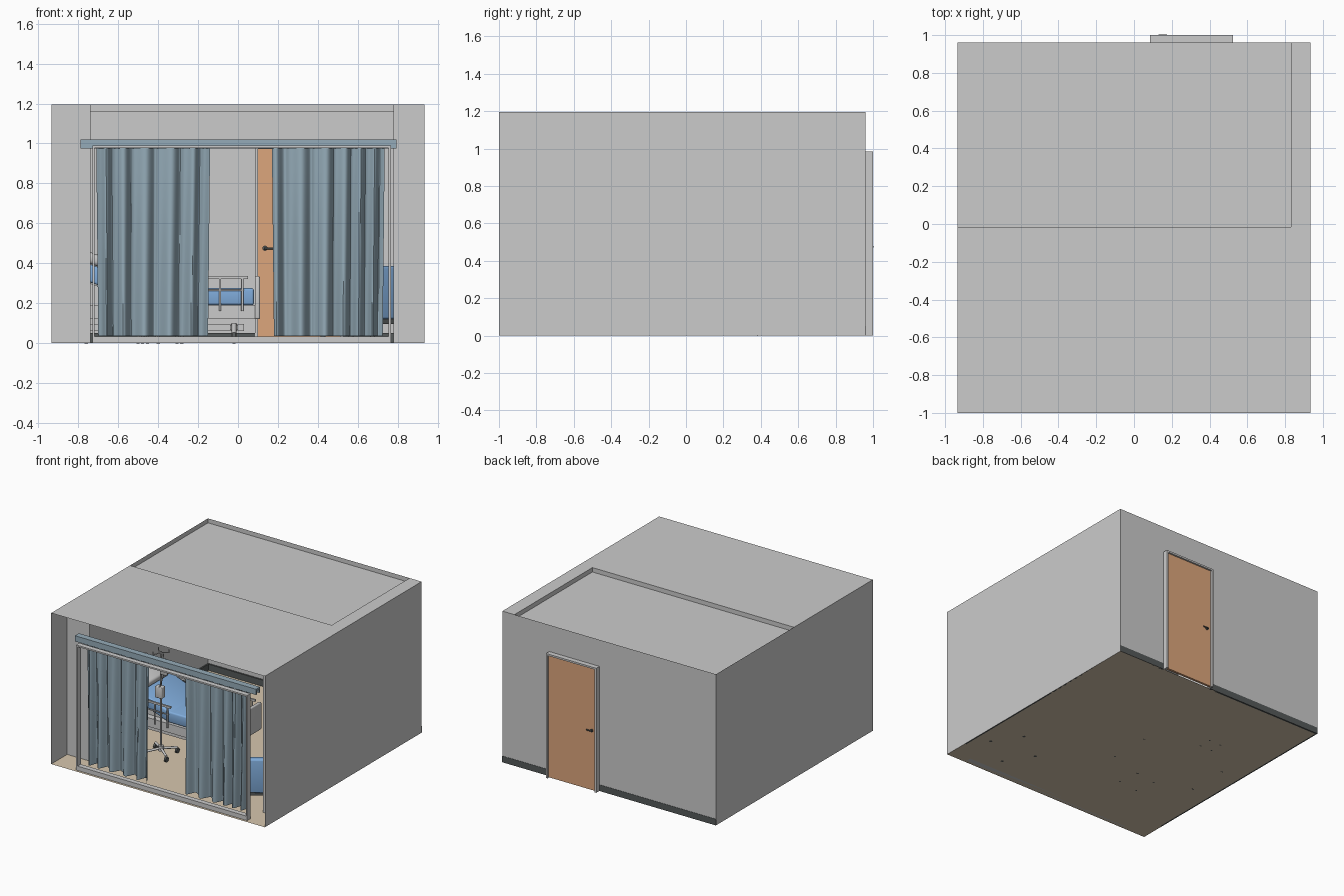
import bpy, bmesh, math
from mathutils import Vector, Matrix

if "Cube" in bpy.data.objects:
    bpy.data.objects.remove(bpy.data.objects["Cube"])

def mat(name, c):
    m = bpy.data.materials.new(name)
    m.diffuse_color = (*c, 1)
    m.use_nodes = True
    m.node_tree.nodes["Principled BSDF"].inputs["Base Color"].default_value = m.diffuse_color
    return m

BLUE = mat("bed_blue", (0.22, 0.42, 0.72))
CURTAIN = mat("curtain_blue", (0.30, 0.41, 0.48))
DOOR = mat("door_wood", (0.72, 0.38, 0.20))
FLOOR = mat("floor_tan", (0.68, 0.57, 0.42))
DARK = mat("dark_grey", (0.09, 0.10, 0.10))

def finish(name, bm, m=None, smooth=False):
    me = bpy.data.meshes.new(name)
    bm.to_mesh(me)
    bm.free()
    ob = bpy.data.objects.new(name, me)
    bpy.context.collection.objects.link(ob)
    if m:
        me.materials.append(m)
    if smooth:
        bpy.ops.object.select_all(action='DESELECT')
        bpy.context.view_layer.objects.active = ob
        ob.select_set(True)
        bpy.ops.object.shade_smooth_by_angle(angle=math.radians(40))
    return ob

def box(name, x, y, z, m=None, bevel=0, xf=None):
    """Box from (min, max) ranges."""
    bm = bmesh.new()
    bmesh.ops.create_cube(bm, size=1)
    for v in bm.verts:
        v.co = Vector([r[0] + (c + 0.5) * (r[1] - r[0]) for r, c in zip((x, y, z), v.co)])
    if bevel:
        bmesh.ops.bevel(bm, geom=bm.edges[:], offset=bevel, segments=3, profile=0.5, affect='EDGES')
    if xf:
        bm.transform(xf)
    return finish(name, bm, m, bevel > 0)

def sheet(name, pts, m=None):
    bm = bmesh.new()
    bm.faces.new([bm.verts.new(p) for p in pts])
    return finish(name, bm, m)

def wall_y(name, x0, x1, y, z0, z1):
    return sheet(name, [(x0, y, z0), (x1, y, z0), (x1, y, z1), (x0, y, z1)])

def level(name, x0, x1, y0, y1, z, m=None):
    return sheet(name, [(x0, y0, z), (x1, y0, z), (x1, y1, z), (x0, y1, z)], m)

def rod(name, a, b, r, m=None, n=12):
    a, b = Vector(a), Vector(b)
    bm = bmesh.new()
    bmesh.ops.create_cone(bm, cap_ends=True, segments=n, radius1=r, radius2=r, depth=(b - a).length)
    bm.transform(Matrix.Translation((a + b) / 2) @ (b - a).to_track_quat('Z', 'Y').to_matrix().to_4x4())
    return finish(name, bm, m, True)

def profile_y(name, pts, y0, y1, m=None, bevel=0):
    """Extrude an xz outline along y."""
    bm = bmesh.new()
    f = bm.faces.new([bm.verts.new((px, y0, pz)) for px, pz in pts])
    r = bmesh.ops.extrude_face_region(bm, geom=[f])
    bmesh.ops.translate(bm, vec=(0, y1 - y0, 0), verts=[v for v in r['geom'] if isinstance(v, bmesh.types.BMVert)])
    bmesh.ops.recalc_face_normals(bm, faces=bm.faces[:])
    if bevel:
        bmesh.ops.bevel(bm, geom=bm.edges[:], offset=bevel, segments=3, profile=0.5, affect='EDGES')
    return finish(name, bm, m, bevel > 0)

def caster(name, x, y, r=0.018):
    rod(name, (x - 0.008, y, r - 0.001), (x + 0.008, y, r - 0.001), r, DARK, 16)

W, H, BACK, FRONT = 0.935, 1.195, 0.96, -1.0

# Room shell
level("floor", -W, W, FRONT, BACK, 0, FLOOR)
for side, s in (("left", -1), ("right", 1)):
    sheet(side + "_wall", [(s * W, FRONT, 0), (s * W, BACK, 0), (s * W, BACK, H), (s * W, FRONT, H)])
wall_y("back_wall_left", -W, 0.09, BACK, 0, H)
wall_y("back_wall_right", 0.52, W, BACK, 0, H)
wall_y("back_wall_over_door", 0.09, 0.52, BACK, 0.98, H)
wall_y("front_wall_left", -W, -0.74, -0.8, 0, H)
wall_y("front_wall_right", 0.78, W, -0.8, 0, H)

# Ceiling with lowered back panel
level("ceiling_front", -W, W, FRONT, -0.015, H)
level("ceiling_side_strip", 0.83, W, -0.015, BACK, H)
level("ceiling_low_panel", -W, 0.83, -0.015, BACK, 1.16)
wall_y("ceiling_step_front", -W, 0.83, -0.015, 1.16, H)
sheet("ceiling_step_side", [(0.83, -0.015, 1.16), (0.83, BACK, 1.16), (0.83, BACK, H), (0.83, -0.015, H)])

# Baseboards
box("baseboard_back_left", (-W, 0.085), (0.948, 0.962), (0, 0.05), DARK)
box("baseboard_back_right", (0.525, W), (0.948, 0.962), (0, 0.05), DARK)
box("baseboard_left", (-W + 0.001, -W + 0.012), (-0.8, 0.948), (0, 0.05), DARK)
box("baseboard_right", (W - 0.012, W - 0.001), (-0.8, 0.948), (0, 0.05), DARK)

# Door
box("door_panel", (0.098, 0.512), (0.968, 0.986), (0.004, 0.972), DOOR)
box("door_frame_left", (0.085, 0.099), (0.952, 1.0), (0, 0.985))
box("door_frame_right", (0.511, 0.525), (0.952, 1.0), (0, 0.985))
box("door_frame_top", (0.099, 0.511), (0.952, 1.0), (0.971, 0.985))
for tag, y0, y1 in (("inside", 0.968, 0.945), ("outside", 0.986, 0.998)):
    rod("door_rose_" + tag, (0.135, y0, 0.475), (0.135, (y0 + y1) / 2, 0.475), 0.013, DARK)
    rod("door_lever_" + tag, (0.13, y1, 0.475), (0.175, y1, 0.475), 0.005, DARK)
    rod("door_spindle_" + tag, (0.135, y0, 0.475), (0.135, y1, 0.475), 0.005, DARK)

# Window frame in front
for tag, x0 in (("left", -0.73), ("right", 0.755)):
    box("window_frame_" + tag, (x0, x0 + 0.012), (-0.98, -0.94), (0, 0.99))
box("window_frame_top", (-0.718, 0.755), (-0.98, -0.94), (0.978, 0.99))
box("window_frame_bottom", (-0.718, 0.755), (-0.98, -0.94), (0, 0.034))

# Curtain rail
box("curtain_rail_top", (-0.79, 0.795), (-0.91, -0.86), (1.005, 1.02), CURTAIN)
for tag, y0 in (("front", -0.91), ("rear", -0.87)):
    box("curtain_rail_lip_" + tag, (-0.79, 0.795), (y0, y0 + 0.01), (0.975, 1.005), CURTAIN)

# Curtains: a folded strip, flaring towards the floor
def curtain(name, x0, x1, phase):
    bm = bmesh.new()
    n, levels, rows = 120, 8, []
    for j in range(levels + 1):
        t = j / levels
        row = []
        for i in range(n + 1):
            u = i / n
            amp = 0.018 + 0.012 * t
            w = 2 * math.pi * (6 * u + 0.35 * math.sin(5 * u + phase))
            y = amp * (math.sin(w + phase) + 0.3 * math.sin(2 * w + 2 * phase + t))
            x = x0 + (x1 - x0) * u + 0.011 * math.cos(w + phase) * math.sin(math.pi * u) - 0.02 * t * (u - 0.5)
            row.append(bm.verts.new((x, -0.89 + y, 0.98 - 0.945 * t)))
        rows.append(row)
    for a, b in zip(rows, rows[1:]):
        for i in range(n):
            bm.faces.new((a[i], b[i], b[i + 1], a[i + 1]))
    finish(name, bm, CURTAIN, True)

curtain("curtain_left", -0.71, -0.14, 0.4)
curtain("curtain_right", 0.17, 0.735, 1.9)

# Bed along x, head at the left wall
Y0, Y1 = -0.29, 0.14
box("bed_base", (-0.80, 0.03), (Y0 + 0.07, Y1 - 0.07), (0.06, 0.095))
box("bed_lift", (-0.60, -0.15), (Y0 + 0.13, Y1 - 0.13), (0.095, 0.125))
box("bed_frame", (-0.88, 0.085), (Y0, Y1), (0.12, 0.19))
profile_y("mattress", [(-0.87, 0.35), (-0.42, 0.19), (0.08, 0.19), (0.08, 0.275), (-0.41, 0.275), (-0.85, 0.435)],
          Y0 + 0.015, Y1 - 0.015, BLUE, 0.012)
profile_y("backrest_support", [(-0.87, 0.19), (-0.43, 0.19), (-0.87, 0.345)], Y0 + 0.05, Y1 - 0.05)
box("pillow", (-0.09, 0.09), (-0.14, 0.14), (-0.025, 0.03), None, 0.02,
    Matrix.Translation((-0.73, -0.075, 0.42)) @ Matrix.Rotation(math.radians(20), 4, 'Y'))
box("footboard", (0.085, 0.11), (Y0, Y1), (0.12, 0.335), None, 0.008)
box("headboard", (-0.91, -0.885), (Y0, Y1), (0.12, 0.46), None, 0.008)
for x in (-0.76, -0.02):
    for y in (Y0 + 0.05, Y1 - 0.05):
        rod("bed_caster_fork", (x, y, 0.03), (x, y, 0.1), 0.012)
        caster("bed_caster", x, y, 0.028)
    box("bed_axle", (x - 0.02, x + 0.02), (Y0 + 0.05, Y1 - 0.05), (0.065, 0.09))
for y in (Y0 - 0.008, Y1 + 0.008):
    for x0, x1 in ((-0.66, -0.38), (-0.23, 0.05)):
        box("bed_side_rail", (x0, x1), (y - 0.007, y + 0.007), (0.32, 0.335))
        rod("bed_rail_bar", (x0 + 0.02, y, 0.265), (x1 - 0.02, y, 0.265), 0.005)
        for k in (0.1, 0.5, 0.9):
            x = x0 + (x1 - x0) * k
            rod("bed_rail_post", (x, y, 0.16), (x, y, 0.325), 0.006)

# Drip stand
cx, cy = -0.38, -0.42
rod("drip_pole", (cx, cy, 0.04), (cx, cy, 0.82), 0.007)
rod("drip_hub", (cx, cy, 0.035), (cx, cy, 0.075), 0.02)
for k in range(4):
    a = math.radians(-37 + 90 * k)
    px, py = cx + 0.123 * math.cos(a), cy + 0.123 * math.sin(a)
    rod("drip_leg", (cx, cy, 0.055), (px, py, 0.042), 0.009)
    caster("drip_caster", px, py, 0.02)
    hx, hy = cx + 0.06 * math.cos(a), cy + 0.06 * math.sin(a)
    rod("drip_hook", (cx, cy, 0.81), (hx, hy, 0.80), 0.004)
    rod("drip_hook_tip", (hx, hy, 0.80), (hx, hy, 0.825), 0.004)
box("drip_bag", (cx + 0.02, cx + 0.08), (cy - 0.047, cy - 0.027), (0.66, 0.79), None, 0.008)
box("drip_pump", (cx - 0.03, cx + 0.03), (cy - 0.035, cy + 0.01), (0.46, 0.55), None, 0.006)
rod("drip_tube", (cx + 0.05, cy - 0.037, 0.66), (cx + 0.01, cy - 0.03, 0.55), 0.003)

# Armchair turned towards the bed
M = Matrix.Translation((0.62, -0.63, 0)) @ Matrix.Rotation(math.radians(34), 4, 'Z')
box("chair_seat", (-0.13, 0.13), (-0.12, 0.15), (0.12, 0.21), BLUE, 0.012, M)
box("chair_back", (-0.17, 0.17), (-0.165, -0.105), (0.12, 0.385), BLUE, 0.012, M)
for s in (-1, 1):
    xs = sorted((s * 0.13, s * 0.175))
    box("chair_arm", xs, (-0.11, 0.15), (0.12, 0.27), BLUE, 0.01, M)
    for y in (-0.125, 0.125):
        rod("chair_leg", M @ Vector((s * 0.15, y, 0)), M @ Vector((s * 0.15, y, 0.13)), 0.012, DARK)
box("chair_base", (-0.165, 0.165), (-0.145, 0.14), (0.095, 0.12), DARK, 0, M)

# Small round stool beyond the bed
sx, sy = -0.45, 0.33
rod("stool_seat", (sx, sy, 0.19), (sx, sy, 0.22), 0.08, BLUE, 24)
rod("stool_post", (sx, sy, 0.05), (sx, sy, 0.19), 0.011)
for k in range(4):
    a = math.radians(45 + 90 * k)
    px, py = sx + 0.072 * math.cos(a), sy + 0.072 * math.sin(a)
    rod("stool_leg", (sx, sy, 0.055), (px, py, 0.035), 0.007)
    caster("stool_caster", px, py, 0.016)
